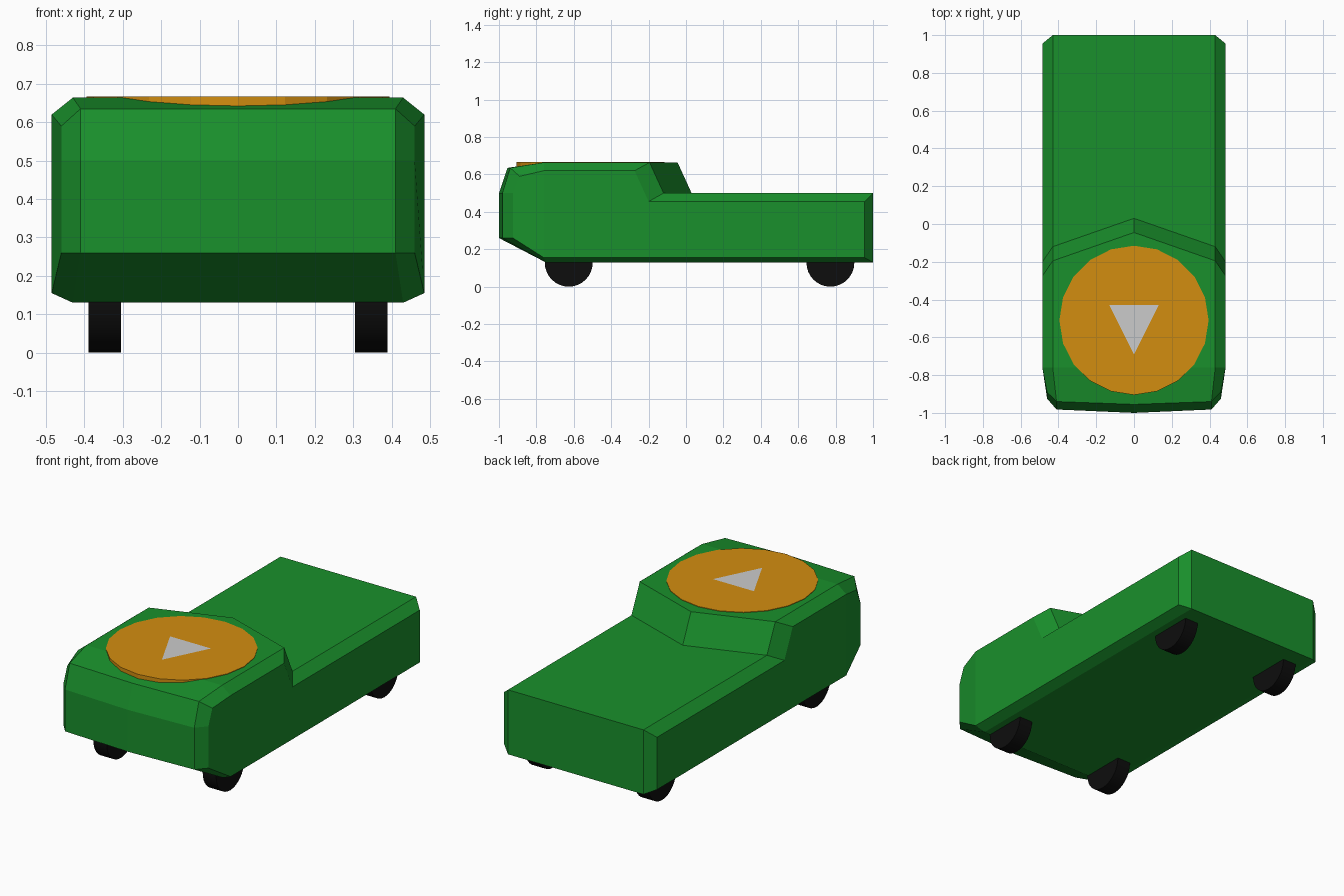
import bpy, bmesh
from math import pi

if "Cube" in bpy.data.objects:
    bpy.data.objects.remove(bpy.data.objects["Cube"])


def material(name, rgb):
    m = bpy.data.materials.new(name)
    m.diffuse_color = (*rgb, 1)
    m.use_nodes = True
    m.node_tree.nodes["Principled BSDF"].inputs["Base Color"].default_value = m.diffuse_color
    return m


GREEN = material("green paint", (0.01, 0.28, 0.025))
ORANGE = material("orange", (0.65, 0.27, 0.005))
BLACK = material("black rubber", (0.004, 0.004, 0.004))


def mesh_object(name, bm, mat=None):
    bmesh.ops.recalc_face_normals(bm, faces=bm.faces)
    me = bpy.data.meshes.new(name)
    bm.to_mesh(me)
    bm.free()
    ob = bpy.data.objects.new(name, me)
    bpy.context.collection.objects.link(ob)
    if mat:
        me.materials.append(mat)
    return ob


# Body: a closed side profile of rows, each (centre, chamfer edge, side panel)
rows = [
    ((0, -1.0, .26), (.41, -.982, .26), (.46, -.925, .26)),      # nose, lower
    ((0, -1.0, .50), (.41, -.982, .50), (.46, -.925, .50)),      # nose, middle
    ((0, -.955, .635), (.41, -.94, .635), (.46, -.89, .59)),     # nose, top
    ((0, -.76, .664), (.43, -.76, .664), (.485, -.76, .62)),     # roof front
    ((0, -.045, .664), (.43, -.195, .664), (.485, -.275, .62)),  # roof rear
    ((0, .03, .50), (.43, -.12, .50), (.485, -.20, .455)),       # cab foot
    ((0, 1.0, .50), (.43, 1.0, .50), (.485, .955, .455)),        # tail, top
    ((0, 1.0, .13), (.43, 1.0, .13), (.485, .955, .155)),        # tail, bottom
    ((0, -.75, .13), (.43, -.75, .13), (.485, -.76, .155)),      # belly front
]
bm = bmesh.new()
grid = [[bm.verts.new(p) for p in row] for row in rows]
for i, row in enumerate(grid):
    nxt = grid[(i + 1) % len(grid)]
    for j in range(2):
        bm.faces.new((row[j], row[j + 1], nxt[j + 1], nxt[j]))
for panel in ((0, 1, 2, 3, 8), (3, 4, 5, 6, 7, 8)):
    bm.faces.new([grid[i][2] for i in panel])
geom = bm.verts[:] + bm.edges[:] + bm.faces[:]
bmesh.ops.mirror(bm, geom=geom, axis='X', merge_dist=0.0001)
bmesh.ops.remove_doubles(bm, verts=bm.verts, dist=0.0001)
mesh_object("body", bm, GREEN)


def cylinder(name, radius, depth, loc, mat, sides, rot=(0, 0, 0)):
    bpy.ops.mesh.primitive_cylinder_add(vertices=sides, radius=radius, depth=depth,
                                        location=loc, rotation=rot)
    ob = bpy.context.object
    ob.name = name
    ob.data.materials.append(mat)
    return ob


# Roof disc
cylinder("roof_disc", .395, .06, (0, -.51, .637), ORANGE, 20)

# Grey arrow on the disc, pointing forward
bm = bmesh.new()
bm.faces.new([bm.verts.new(p) for p in
              ((-.13, -.43, .669), (0, -.69, .669), (.13, -.43, .669))])
mesh_object("roof_arrow", bm)

# Wheels
for end, y in (("front", -.627), ("rear", .772)):
    for side, s in (("left", 1), ("right", -1)):
        w = cylinder(f"{end}_{side}_wheel", .128, .085, (s * .347, y, .128),
                     BLACK, 32, (0, pi / 2, 0))
        bpy.ops.object.shade_smooth_by_angle()
